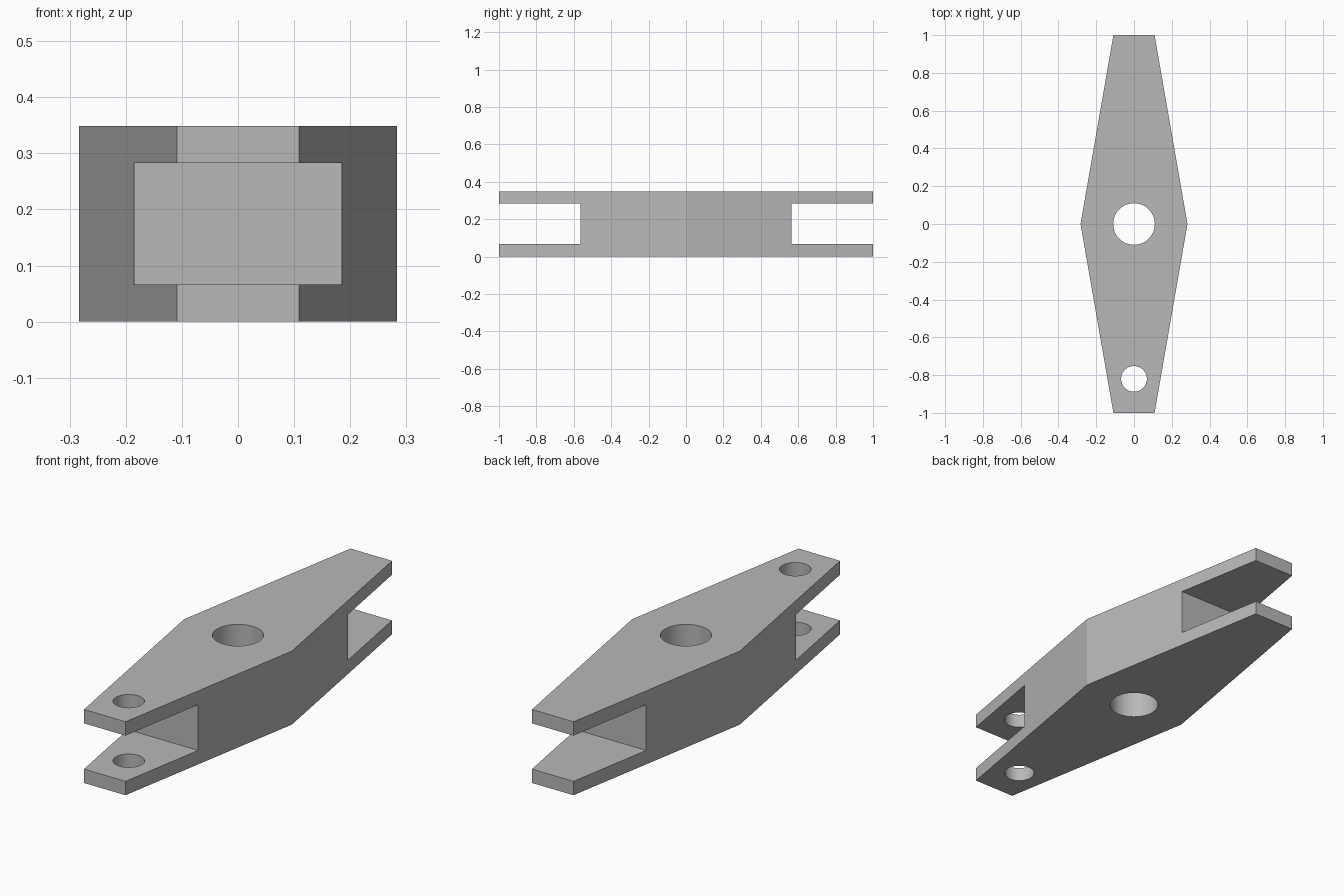
import bpy, bmesh
from mathutils import Matrix

cube = bpy.data.objects.get("Cube")
if cube:
    bpy.data.objects.remove(cube, do_unlink=True)

HEIGHT, PLATE = 0.349, 0.066
MID_W, END_W = 0.283, 0.109
SLOT_Y = 0.563

grey = bpy.data.materials.new("plain grey")
grey.use_nodes = True
colour = (0.48, 0.48, 0.48, 1)
grey.diffuse_color = colour
grey.node_tree.nodes["Principled BSDF"].inputs["Base Color"].default_value = colour


def add_object(name, bm):
    bmesh.ops.recalc_face_normals(bm, faces=bm.faces)
    mesh = bpy.data.meshes.new(name)
    bm.to_mesh(mesh)
    bm.free()
    mesh.materials.append(grey)
    obj = bpy.data.objects.new(name, mesh)
    bpy.context.collection.objects.link(obj)
    return obj


def cut(target, cutter):
    cutter.hide_render = True
    mod = target.modifiers.new(cutter.name, 'BOOLEAN')
    mod.operation, mod.solver, mod.object = 'DIFFERENCE', 'EXACT', cutter
    bpy.context.view_layer.objects.active = target
    bpy.ops.object.modifier_apply(modifier=mod.name)
    bpy.data.objects.remove(cutter, do_unlink=True)


# Tapered link body: hexagonal outline pulled up to full height
bm = bmesh.new()
outline = [(-END_W, -1), (END_W, -1), (MID_W, 0), (END_W, 1), (-END_W, 1), (-MID_W, 0)]
base = bm.faces.new([bm.verts.new((x, y, 0)) for x, y in outline])
top = bmesh.ops.extrude_face_region(bm, geom=[base])["geom"]
bmesh.ops.translate(bm, verts=[g for g in top if isinstance(g, bmesh.types.BMVert)],
                    vec=(0, 0, HEIGHT))
body = add_object("link_body", bm)

# Fork slot at each end
for side, label in ((-1, "front"), (1, "back")):
    bm = bmesh.new()
    depth = 1.2 - SLOT_Y
    place = Matrix.Translation((0, side * (SLOT_Y + depth / 2), HEIGHT / 2))
    size = Matrix.Diagonal((1, depth, HEIGHT - 2 * PLATE, 1))
    bmesh.ops.create_cube(bm, size=1, matrix=place @ size)
    cut(body, add_object(label + "_slot_cutter", bm))

# Pivot hole in the middle and pin hole through the front fork
for label, y, radius in (("pivot", 0, 0.11), ("pin", -0.82, 0.068)):
    bm = bmesh.new()
    bmesh.ops.create_cone(bm, cap_ends=True, segments=64, radius1=radius, radius2=radius,
                          depth=1, matrix=Matrix.Translation((0, y, HEIGHT / 2)))
    cut(body, add_object(label + "_hole_cutter", bm))

# Smooth hole walls, crisp edges elsewhere
bpy.ops.object.select_all(action='DESELECT')
body.select_set(True)
bpy.context.view_layer.objects.active = body
bpy.ops.object.shade_smooth_by_angle(angle=0.15)
